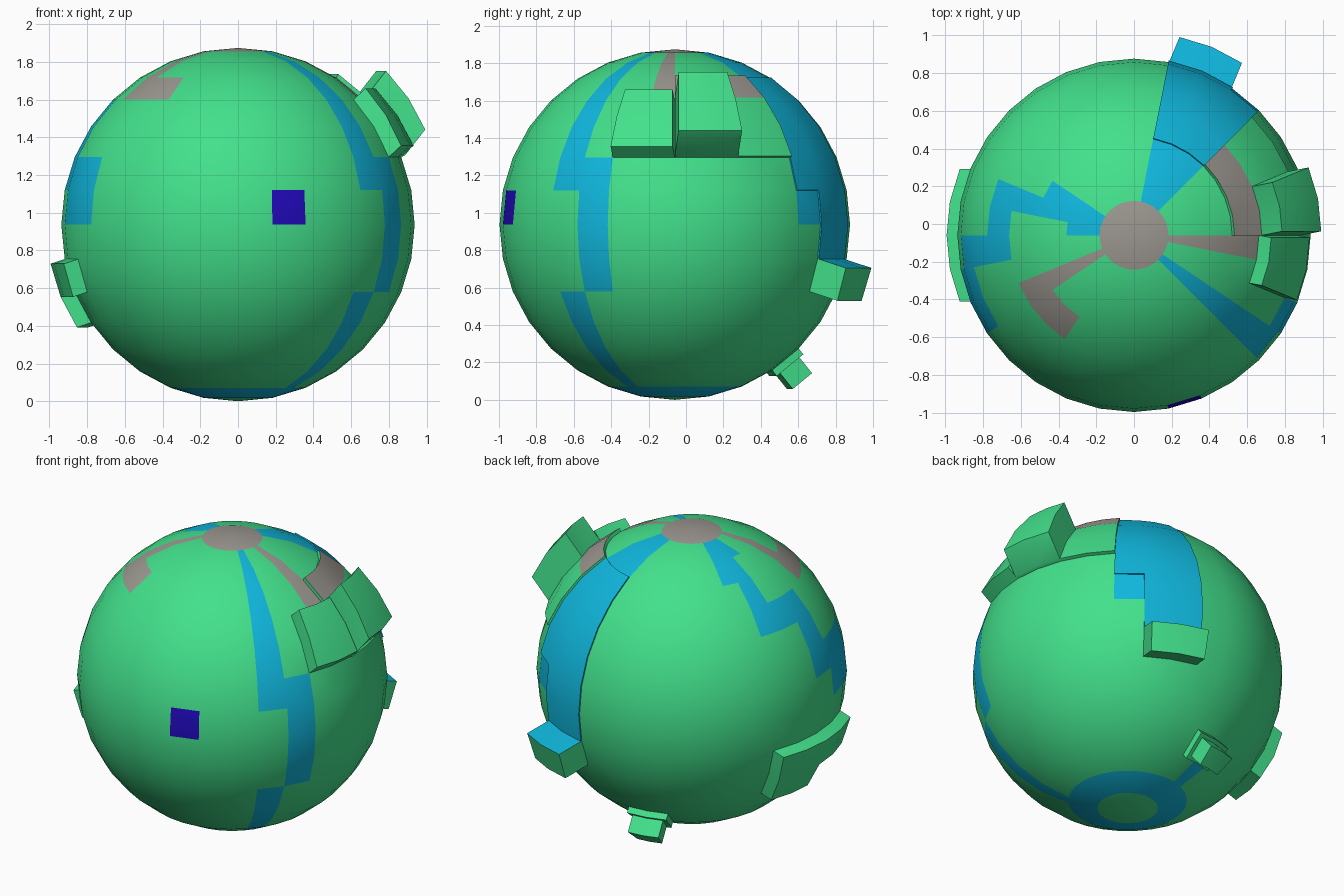
import bpy, bmesh, math
from mathutils import Vector

if "Cube" in bpy.data.objects:
    bpy.data.objects.remove(bpy.data.objects["Cube"])

R, SEG, RINGS = 0.937, 32, 16
STEP = math.radians(11.25)
CENTRE = Vector((0, -0.06, R))
GREEN, GREY, BLUE, NAVY = range(4)

mesh = bpy.data.meshes.new("panelled_globe")
globe = bpy.data.objects.new("panelled_globe", mesh)
bpy.context.collection.objects.link(globe)
for name, col in (("green", (0.055, 0.75, 0.26)), ("grey", (0.33, 0.31, 0.28)),
                  ("blue", (0.005, 0.47, 0.72)), ("navy", (0.015, 0.003, 0.5))):
    m = bpy.data.materials.new(name)
    m.diffuse_color = (*col, 1)
    m.use_nodes = True
    m.node_tree.nodes["Principled BSDF"].inputs["Base Color"].default_value = m.diffuse_color
    mesh.materials.append(m)

bm = bmesh.new()
bmesh.ops.create_uvsphere(bm, u_segments=SEG, v_segments=RINGS, radius=R)


def cell(p):
    """Column (counterclockwise from +x) and ring (from the top) of a point."""
    return (int((math.atan2(p.y, p.x) % math.tau) / STEP),
            int(math.acos(max(-1, min(1, p.z / p.length))) / STEP))


grid = {cell(f.calc_center_median()): f for f in bm.faces}


def block(cols, rings):
    return [(c % SEG, r) for c in cols for r in rings]


def paint(colour, cols, rings):
    for k in block(cols, rings):
        grid[k].material_index = colour


def extrude(faces, move, wall=GREEN):
    """Extrude a region; move(vertex position) gives each vertex its offset."""
    out = bmesh.ops.extrude_face_region(bm, geom=faces)["geom"]
    left = [f for f in faces if f.is_valid]
    if left:
        bmesh.ops.delete(bm, geom=left, context='FACES_ONLY')
    caps = [g for g in out if isinstance(g, bmesh.types.BMFace)]
    cap_set = set(caps)
    walls = {f for c in caps for e in c.edges for f in e.link_faces} - cap_set
    for f in walls:
        f.material_index = wall
    for v in {v for f in caps for v in f.verts}:
        v.co += move(v.co)
    return caps, walls


def raise_cells(keys, move, wall=GREEN):
    old = {k: grid[k].calc_center_median() for k in keys}
    caps, walls = extrude([grid[k] for k in keys], move, wall)
    for k in keys:
        grid[k] = min(caps, key=lambda f: (f.calc_center_median() - old[k]).length)
    return caps, walls


def outward(d):
    return lambda p: p.normalized() * d


def shift(*v):
    return lambda p: Vector(v)


# Grey markings: cap, spokes and ring piece
paint(GREY, range(32), [0])
paint(GREY, [31], range(1, 4))
paint(GREY, range(4), [3])
paint(GREY, [18], range(1, 4))
paint(GREY, [19, 20], [3])

# Blue markings: wide back band, right strip, left staircase, bottom ring
paint(BLUE, [4], range(1, 8))
paint(BLUE, [5, 6], range(1, 9))
paint(BLUE, [28], list(range(1, 7)) + list(range(10, 14)))
paint(BLUE, [29], range(6, 10))
paint(BLUE, [15], [1, 4])
paint(BLUE, [13], [1, 2])
paint(BLUE, [14], [1, 2, 3, 4])
paint(BLUE, [16], [4, 5, 6])
paint(BLUE, [17, 18], [6, 7])
paint(BLUE, range(32), [14])
paint(BLUE, [9], [13])
# Front window
paint(NAVY, [25], [7])

# Slightly raised panels
raise_cells(block([4, 5, 6], range(3, 7)) + block([5, 6], [7, 8]), outward(0.008), BLUE)
raise_cells(block(range(4), range(3, 6)), outward(0.022))

# Upper right pair of blocks
raise_cells(block([0, 1], [4, 5]), shift(0.107, 0.021, 0.137))
raise_cells(block([30, 31], [4, 5]), shift(0.065, -0.012, 0.06))

# Back block with a blue top wall
caps, walls = raise_cells(block([5, 6], [9]), shift(0.062, 0.15, -0.049))
for f in walls:
    f.normal_update()
    if abs(f.normal.z) > 0.7 and f.calc_center_median().z > -0.28:
        f.material_index = BLUE

# Left stepped block
raise_cells(block(range(14, 18), [9]) + block([14, 15], [10]), shift(-0.075, 0, -0.025))

# Underside foot: plate, then a smaller block on it
d = Vector((-0.124, 0.622, -0.773))
caps, _ = raise_cells(block([8, 9], [12]), lambda p: d * 0.04)
bmesh.ops.inset_region(bm, faces=caps, thickness=0.025, use_even_offset=True)
extrude(caps, lambda p: d * 0.11)

bmesh.ops.recalc_face_normals(bm, faces=bm.faces)
bmesh.ops.translate(bm, verts=bm.verts, vec=CENTRE)
bm.to_mesh(mesh)
bm.free()

bpy.context.view_layer.objects.active = globe
globe.select_set(True)
bpy.ops.object.shade_smooth_by_angle(angle=math.radians(30))
